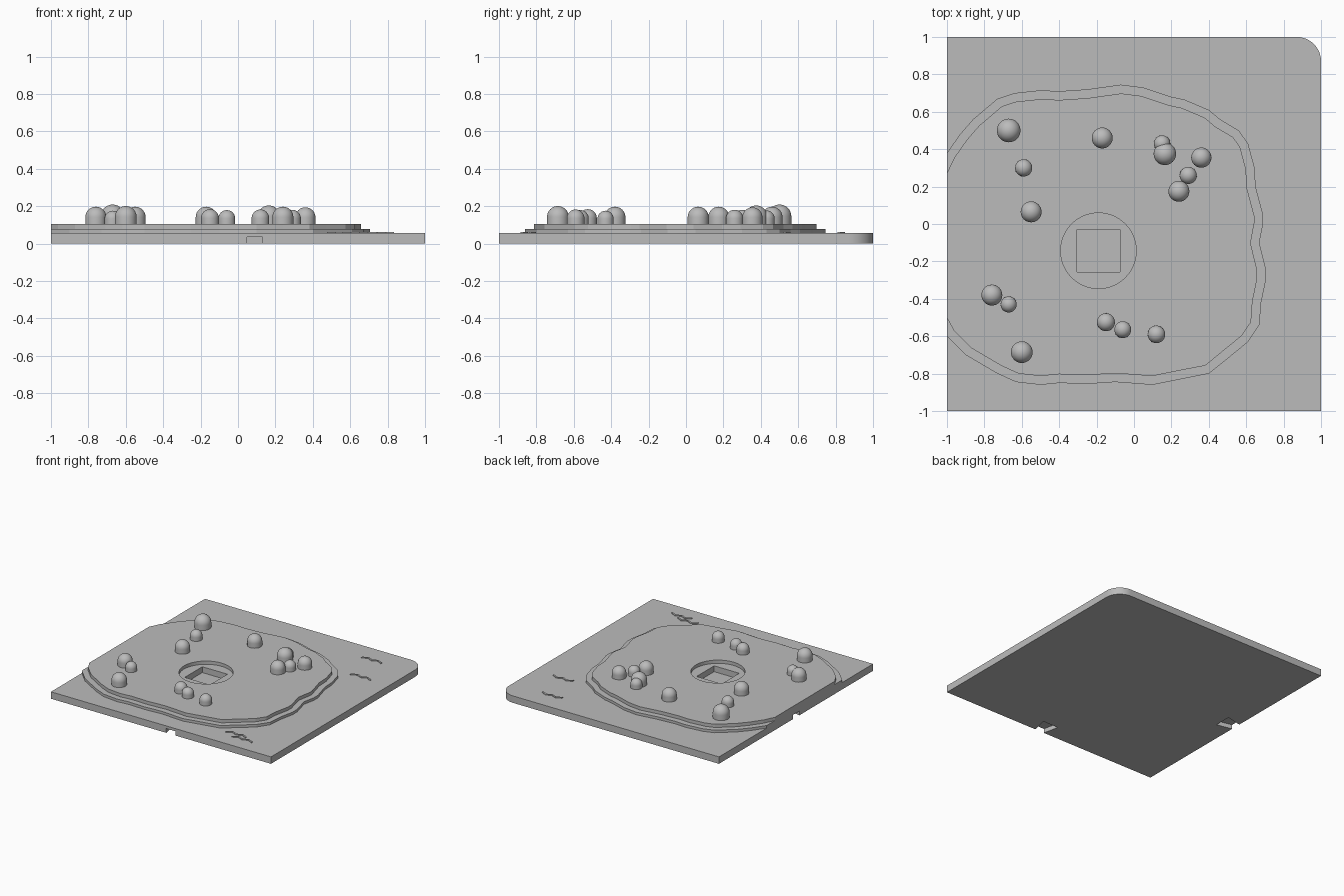
import bpy, bmesh
from math import sin, cos, pi, radians
from mathutils import Vector

old = bpy.data.objects.get("Cube")
if old:
    bpy.data.objects.remove(old, do_unlink=True)

# One plain material for the whole tile
stone = bpy.data.materials.new("stone_grey")
stone.use_nodes = True
GREY = (0.5, 0.5, 0.5, 1)
stone.diffuse_color = GREY
stone.node_tree.nodes["Principled BSDF"].inputs["Base Color"].default_value = GREY

BASE_TOP, LOWER_TOP, UPPER_TOP = 0.057, 0.078, 0.105


def finish(bm, name, smooth=0):
    """Turn a bmesh into a named object, optionally smoothed by angle."""
    bmesh.ops.recalc_face_normals(bm, faces=bm.faces)
    mesh = bpy.data.meshes.new(name)
    bm.to_mesh(mesh)
    bm.free()
    mesh.materials.append(stone)
    obj = bpy.data.objects.new(name, mesh)
    bpy.context.collection.objects.link(obj)
    bpy.ops.object.select_all(action="DESELECT")
    obj.select_set(True)
    bpy.context.view_layer.objects.active = obj
    if smooth:
        bpy.ops.object.shade_smooth_by_angle(angle=radians(smooth))
    return obj


def slab(name, outline, bottom, top, smooth=0, left_limit=None):
    """Extrude a flat outline upwards, optionally trimmed on the left."""
    bm = bmesh.new()
    bm.faces.new([bm.verts.new((x, y, bottom)) for x, y in outline])
    if left_limit is not None:
        bmesh.ops.bisect_plane(bm, geom=bm.verts[:] + bm.edges[:] + bm.faces[:],
                               plane_co=(left_limit, 0, 0), plane_no=(-1, 0, 0),
                               clear_outer=True)
    result = bmesh.ops.extrude_face_region(bm, geom=bm.faces[:])
    raised = [v for v in result["geom"] if isinstance(v, bmesh.types.BMVert)]
    bmesh.ops.translate(bm, verts=raised, vec=(0, 0, top - bottom))
    return finish(bm, name, smooth)


def carve(target, cutters):
    """Cut the helper solids out of the target."""
    bpy.context.view_layer.objects.active = target
    for cutter in cutters:
        cutter.hide_render = True
        mod = target.modifiers.new("carve", "BOOLEAN")
        mod.operation, mod.solver, mod.object = "DIFFERENCE", "EXACT", cutter
        bpy.ops.object.modifier_apply(modifier=mod.name)


def inset(outline, amount):
    """Shift a clockwise outline inwards along its averaged normals."""
    moved = []
    for i, p in enumerate(outline):
        before, after = Vector(outline[i - 1]), Vector(outline[(i + 1) % len(outline)])
        along = (after - before).normalized()
        moved.append((p[0] + along.y * amount, p[1] - along.x * amount))
    return moved


# Base plate with one rounded corner
RADIUS = 0.13
corner = [(1 - RADIUS + RADIUS * cos(a), 1 - RADIUS + RADIUS * sin(a))
          for a in (pi / 2 * i / 16 for i in range(17))]
base = slab("base_plate", [(-1, 1), (-1, -1), (1, -1)] + corner, 0, BASE_TOP, 30)

# Stepped ground with a wavy shore, running off the left side
shore = [(-1.05, .27), (-1, .38), (-.93, .48), (-.86, .56), (-.73, .67), (-.64, .7),
         (-.5, .715), (-.4, .71), (-.25, .72), (-.07, .745), (.05, .73), (.2, .68),
         (.27, .665), (.4, .61), (.46, .56), (.56, .5), (.61, .43), (.645, .3),
         (.65, .2), (.69, .05), (.69, 0), (.67, -.1), (.705, -.24), (.705, -.3),
         (.68, -.42), (.67, -.54), (.61, -.63), (.5, -.72), (.4, -.8), (.25, -.83),
         (.1, -.86), (-.1, -.845), (-.25, -.855), (-.4, -.85), (-.5, -.86),
         (-.63, -.845), (-.73, -.8), (-.9, -.7), (-1, -.6), (-1.06, -.48)]
lower = slab("lower_ground", shore, BASE_TOP, LOWER_TOP, left_limit=-1)
upper = slab("upper_ground", inset(shore, 0.047), LOWER_TOP, UPPER_TOP, left_limit=-1)

# Round recess with a square pit in its floor
CX, CY = -0.19, -0.143
ring = [(CX + 0.202 * cos(a), CY + 0.202 * sin(a))
        for a in (2 * pi * i / 64 for i in range(64))]
HALF = 0.114
square = [(CX + sx * HALF, CY + sy * HALF)
          for sx, sy in ((-1, -1), (1, -1), (1, 1), (-1, 1))]
recess = slab("recess_cutter", ring, 0.05, 0.2)
pit = slab("pit_cutter", square, 0.03, 0.2)

# Dovetail connector slots under the front and right edges
profile = [(-0.038, -0.02), (0.038, -0.02), (0.07, 0.13), (-0.07, 0.13)]
front_slot = slab("front_slot_cutter", [(0.09 + u, v - 1) for u, v in profile],
                  -0.02, 0.035)
side_slot = slab("side_slot_cutter", [(v - 1, -u) for u, v in profile], -0.02, 0.035)

carve(upper, [recess])
carve(lower, [pit])
carve(base, [pit, front_slot, side_slot])
for helper in (recess, pit, front_slot, side_slot):
    bpy.data.objects.remove(helper, do_unlink=True)

# Raised zigzag ripples on the water
CREST = [(-.09, -.012), (-.045, .012), (0, -.008), (.045, .012), (.09, -.012)]
for i, (x, y) in enumerate([(.64, .83), (.745, .54), (.565, -.82), (.65, -.865)]):
    upper_line = [(x + u, y + v + .007) for u, v in CREST]
    lower_line = [(x + u, y + v - .007) for u, v in reversed(CREST)]
    slab(f"ripple_{i + 1}", upper_line + lower_line, BASE_TOP, BASE_TOP + 0.006)

# Dome-topped bushes: x, y, radius
bushes = [(-.67, .5, .063), (-.59, .3, .046), (-.55, .065, .056), (-.17, .46, .056),
          (.15, .43, .044), (.165, .375, .06), (.36, .355, .054), (.29, .26, .046),
          (.24, .175, .056), (-.76, -.38, .056), (-.67, -.43, .043),
          (-.15, -.525, .048), (-.06, -.565, .045), (.12, -.59, .047),
          (-.6, -.685, .058)]
for i, (x, y, r) in enumerate(bushes):
    bm = bmesh.new()
    middle = UPPER_TOP + 0.65 * r
    path = [(r, UPPER_TOP)] + [(r * cos(a), middle + r * sin(a))
                               for a in (pi / 2 * k / 10 for k in range(11))]
    points = [bm.verts.new((x + d, y, z)) for d, z in path]
    edges = [bm.edges.new(pair) for pair in zip(points, points[1:])]
    bmesh.ops.spin(bm, geom=points + edges, cent=(x, y, 0), axis=(0, 0, 1),
                   angle=2 * pi, steps=32)
    bmesh.ops.remove_doubles(bm, verts=bm.verts, dist=0.0005)
    finish(bm, f"bush_{i + 1}", 40)
